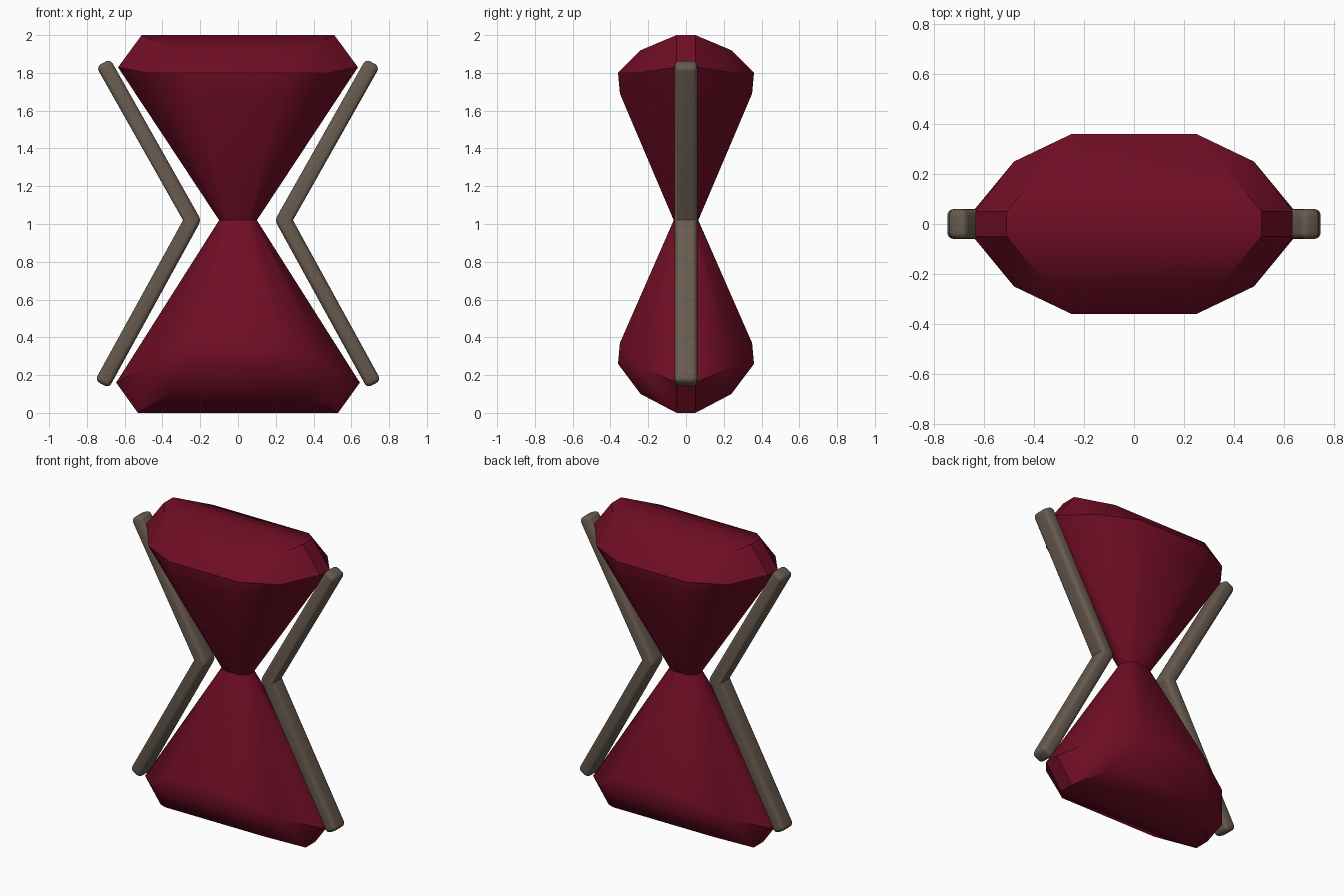
import bpy, bmesh, math
from mathutils import Vector

if "Cube" in bpy.data.objects:
    bpy.data.objects.remove(bpy.data.objects["Cube"], do_unlink=True)


def material(name, rgb):
    m = bpy.data.materials.new(name)
    m.use_nodes = True
    m.diffuse_color = (*rgb, 1)
    bsdf = m.node_tree.nodes["Principled BSDF"]
    bsdf.inputs["Base Color"].default_value = (*rgb, 1)
    bsdf.inputs["Roughness"].default_value = 0.8
    return m


def finish(bm, name, mat, angle):
    bmesh.ops.recalc_face_normals(bm, faces=bm.faces)
    mesh = bpy.data.meshes.new(name)
    bm.to_mesh(mesh)
    bm.free()
    mesh.materials.append(mat)
    ob = bpy.data.objects.new(name, mesh)
    bpy.context.collection.objects.link(ob)
    bpy.ops.object.select_all(action='DESELECT')
    bpy.context.view_layer.objects.active = ob
    ob.select_set(True)
    bpy.ops.object.shade_smooth_by_angle(angle=math.radians(angle))
    return ob


red = material("dark red", (0.16, 0.004, 0.018))
brown = material("grey brown", (0.14, 0.105, 0.078))
WAIST = 1.02


# Faceted bulb: one quarter of the corners, mirrored and wrapped in a hull
def bulb(name, ridge, shoulder, rim, rim_end, belly):
    quarter = [ridge, shoulder, *rim, rim_end, belly,
               (0.05, 0.065, WAIST), (0.08, 0.05, WAIST), (0.1, 0.02, WAIST)]
    bm = bmesh.new()
    for x, y, z in quarter:
        for sx in (-1, 1):
            for sy in (-1, 1):
                bm.verts.new((x * sx, y * sy, z))
    bmesh.ops.convex_hull(bm, input=bm.verts)
    bmesh.ops.dissolve_limit(bm, angle_limit=math.radians(1),
                             verts=bm.verts, edges=bm.edges)
    # Open the waist where both bulbs meet
    cap = [f for f in bm.faces if all(abs(v.co.z - WAIST) < 1e-4 for v in f.verts)]
    bmesh.ops.delete(bm, geom=cap, context='FACES_ONLY')
    finish(bm, name, red, 32)


bulb("upper_bulb", (0.51, 0.05, 2.0), (0.35, 0.24, 1.92),
     [(0.25, 0.36, 1.8), (0.48, 0.25, 1.8)], (0.635, 0.05, 1.83), (0.24, 0.35, 1.69))
bulb("lower_bulb", (0.53, 0.05, 0.0), (0.36, 0.24, 0.10),
     [(0.25, 0.36, 0.26), (0.48, 0.25, 0.25)], (0.645, 0.05, 0.16), (0.24, 0.35, 0.37))


# Bent side bar: mitred outline, extruded in depth, rounded on convex edges
def side_bar(name, side):
    top, bend, foot = Vector((0.695, 1.82)), Vector((0.243, WAIST)), Vector((0.702, 0.185))
    half, depth, miter = 0.042, 0.06, 0.048

    def end(p):
        d = (p - bend).normalized()
        n = Vector((abs(d.y), -d.x * math.copysign(1, d.y))) * half
        tip = p + d * 0.038
        return tip + n, tip - n

    (t_out, t_in), (f_out, f_in) = end(top), end(foot)
    outline = [t_out, bend + Vector((miter, 0)), f_out, f_in,
               bend - Vector((miter, 0)), t_in]
    bm = bmesh.new()
    face = bm.faces.new([bm.verts.new((p.x * side, -depth, p.y)) for p in outline])
    ext = bmesh.ops.extrude_face_region(bm, geom=[face])
    moved = [g for g in ext["geom"] if isinstance(g, bmesh.types.BMVert)]
    bmesh.ops.translate(bm, verts=moved, vec=(0, 2 * depth, 0))
    bmesh.ops.recalc_face_normals(bm, faces=bm.faces)
    convex = [e for e in bm.edges if e.calc_face_angle_signed(0) > 0.1]
    bmesh.ops.bevel(bm, geom=convex, offset=0.027, segments=4, profile=0.5,
                    affect='EDGES', clamp_overlap=True)
    finish(bm, name, brown, 40)


side_bar("left_bar", 1)
side_bar("right_bar", -1)
